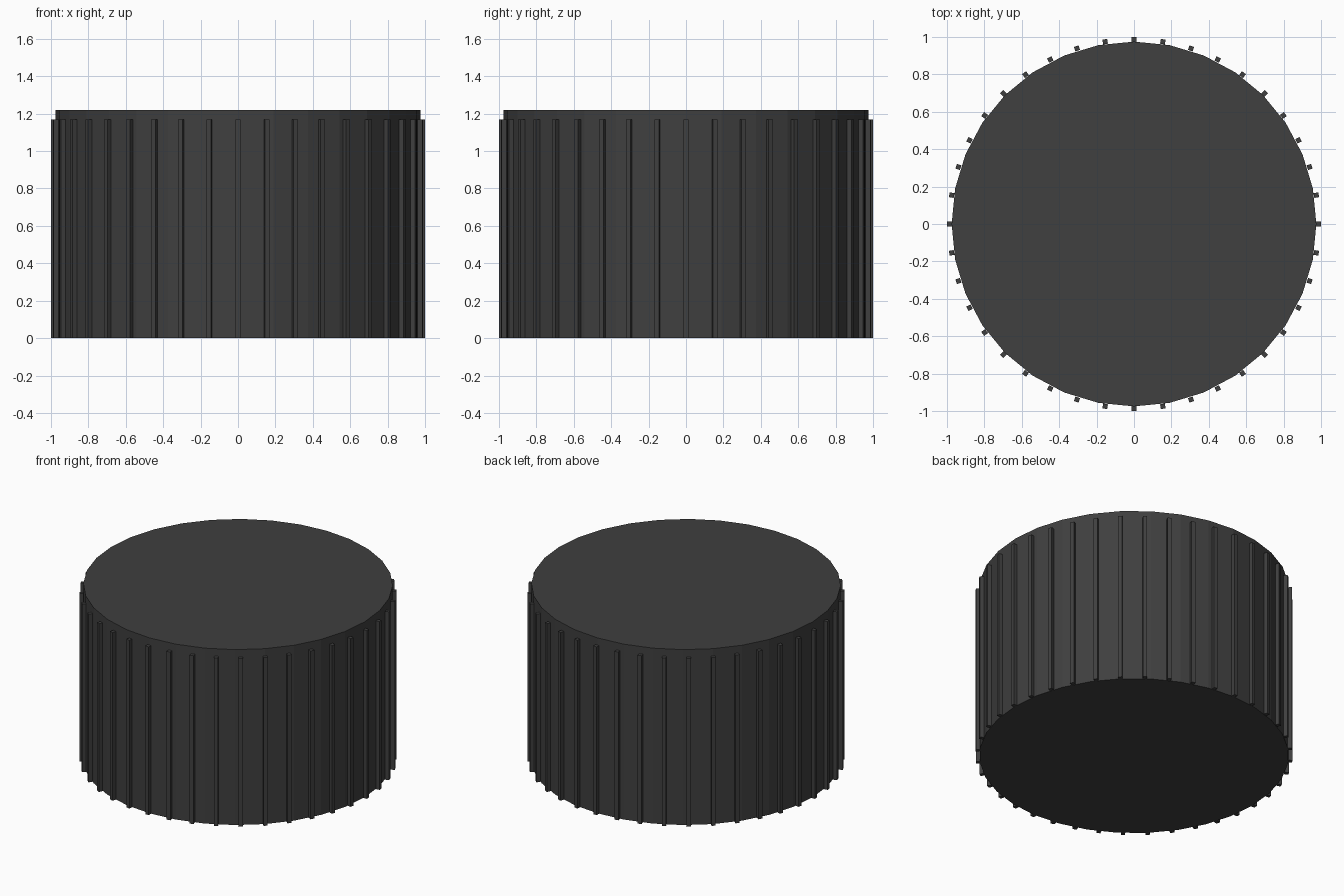
import bpy
from math import cos, sin, tau

if "Cube" in bpy.data.objects:
    bpy.data.objects.remove(bpy.data.objects["Cube"])

R, H = 0.975, 1.22          # cap body
RIBS, RIB_H = 40, 1.17      # grip ribs
RIB_W, RIB_D = 0.026, 0.026

mat = bpy.data.materials.new("dark_plastic")
mat.diffuse_color = (0.05, 0.05, 0.05, 1)
mat.use_nodes = True
mat.node_tree.nodes["Principled BSDF"].inputs["Base Color"].default_value = mat.diffuse_color

# Cap body: 32-sided, flat shaded
bpy.ops.mesh.primitive_cylinder_add(vertices=32, radius=R, depth=H, location=(0, 0, H / 2))
body = bpy.context.object
body.name = "cap_body"
body.data.materials.append(mat)

# Grip ribs: one shared box mesh, repeated around the rim
bpy.ops.mesh.primitive_cube_add(size=1)
first = bpy.context.object
first.data.name = "grip_rib"
first.data.materials.append(mat)
for i in range(RIBS):
    a = i * tau / RIBS
    rib = first if i == 0 else first.copy()
    if i:
        bpy.context.collection.objects.link(rib)
    rib.name = f"grip_rib_{i + 1}"
    r = 1 - RIB_D / 2
    rib.location = (r * cos(a), r * sin(a), RIB_H / 2)
    rib.rotation_euler = (0, 0, a)
    rib.scale = (RIB_D, RIB_W, RIB_H)
